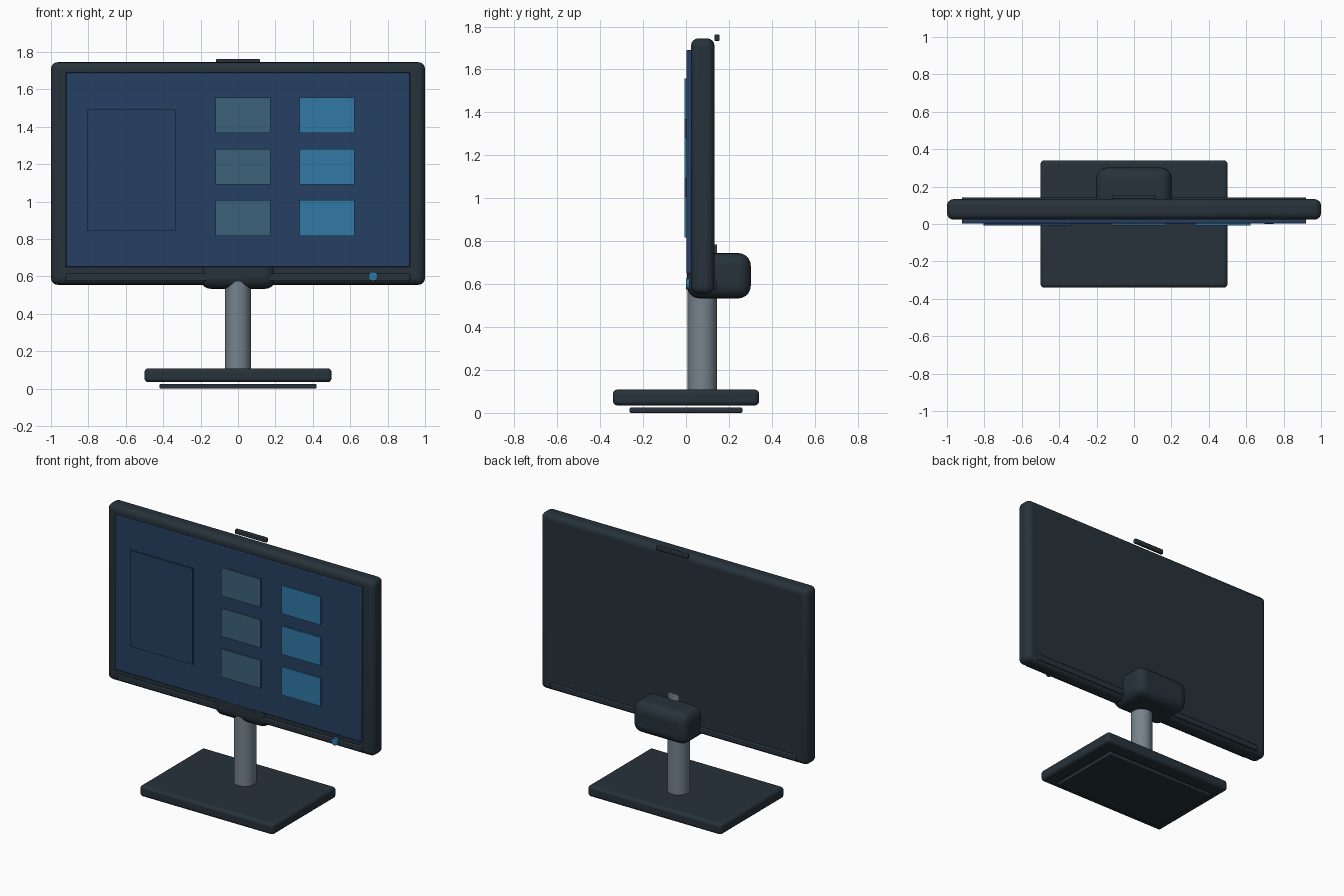
import bpy
import math

cube = bpy.data.objects.get("Cube")
if cube:
    bpy.data.objects.remove(cube, do_unlink=True)


def material(name, r, g, b):
    # 0-255 display colour converted to linear
    def lin(c):
        c /= 255
        return c / 12.92 if c <= 0.04045 else ((c + 0.055) / 1.055) ** 2.4
    mat = bpy.data.materials.new(name)
    colour = (lin(r), lin(g), lin(b), 1)
    mat.diffuse_color = colour
    mat.use_nodes = True
    bsdf = next(n for n in mat.node_tree.nodes if n.type == "BSDF_PRINCIPLED")
    bsdf.inputs["Base Color"].default_value = colour
    return mat


CASING = material("dark casing", 38, 50, 58)
SCREEN = material("navy screen", 37, 64, 98)
TEAL = material("muted teal", 59, 97, 121)
BLUE = material("bright blue", 49, 121, 165)
METAL = material("grey metal", 118, 131, 141)


def finish(obj, name, mat, bevel, segments):
    obj.name = name
    obj.data.materials.append(mat)
    if bevel:
        mod = obj.modifiers.new("rounded edges", "BEVEL")
        mod.width = bevel
        mod.segments = segments
        mod.limit_method = "ANGLE"
    bpy.ops.object.shade_smooth_by_angle(angle=math.radians(35))
    return obj


def box(name, mat, x, y, z, bevel=0.0, segments=3):
    # x, y and z are (low, high) extents
    bpy.ops.mesh.primitive_cube_add(size=1, location=[(a + b) / 2 for a, b in (x, y, z)])
    obj = bpy.context.object
    obj.scale = [b - a for a, b in (x, y, z)]
    bpy.ops.object.transform_apply(location=False, rotation=False, scale=True)
    return finish(obj, name, mat, bevel, segments)


def cylinder(name, mat, location, radius, depth, sides, tilt=0.0, bevel=0.0):
    bpy.ops.mesh.primitive_cylinder_add(vertices=sides, radius=radius, depth=depth,
                                        location=location, rotation=(tilt, 0, 0))
    return finish(bpy.context.object, name, mat, bevel, 2)


# Stand
box("base_foot", CASING, (-0.42, 0.42), (-0.263, 0.263), (0, 0.025), 0.006, 2)
box("base_plate", CASING, (-0.5, 0.5), (-0.34, 0.34), (0.035, 0.108), 0.018)
cylinder("stand_pole", METAL, (0, 0.076, 0.44), 0.069, 0.69, 32, bevel=0.004)
box("stand_hinge", CASING, (-0.203, 0.203), (0.004, 0.302), (0.533, 0.745), 0.06, 5)

# Display body
box("display_casing", CASING, (-1, 1), (0.023, 0.133), (0.555, 1.745), 0.035, 4)
box("lower_strip", CASING, (-0.92, 0.92), (0.013, 0.143), (0.575, 0.615), 0.006, 2)
box("camera_bar", CASING, (-0.117, 0.117), (0.133, 0.156), (1.733, 1.763), 0.005, 2)

# Screen with its sidebar and two columns of tiles
box("screen", SCREEN, (-0.92, 0.92), (0.002, 0.026), (0.65, 1.69), 0.004, 2)
box("screen_sidebar", SCREEN, (-0.805, -0.335), (-0.008, 0.0019), (0.842, 1.492))
for row in range(3):
    low = 0.817 + row * 0.275
    for side, left, mat in (("left", -0.12, TEAL), ("right", 0.33, BLUE)):
        box(f"screen_tile_{side}_{row + 1}", mat, (left, left + 0.293),
            (-0.008, 0.0019), (low, low + 0.19))

# Power light
cylinder("power_light", BLUE, (0.722, 0.009, 0.6), 0.025, 0.018, 12, tilt=math.pi / 2)
